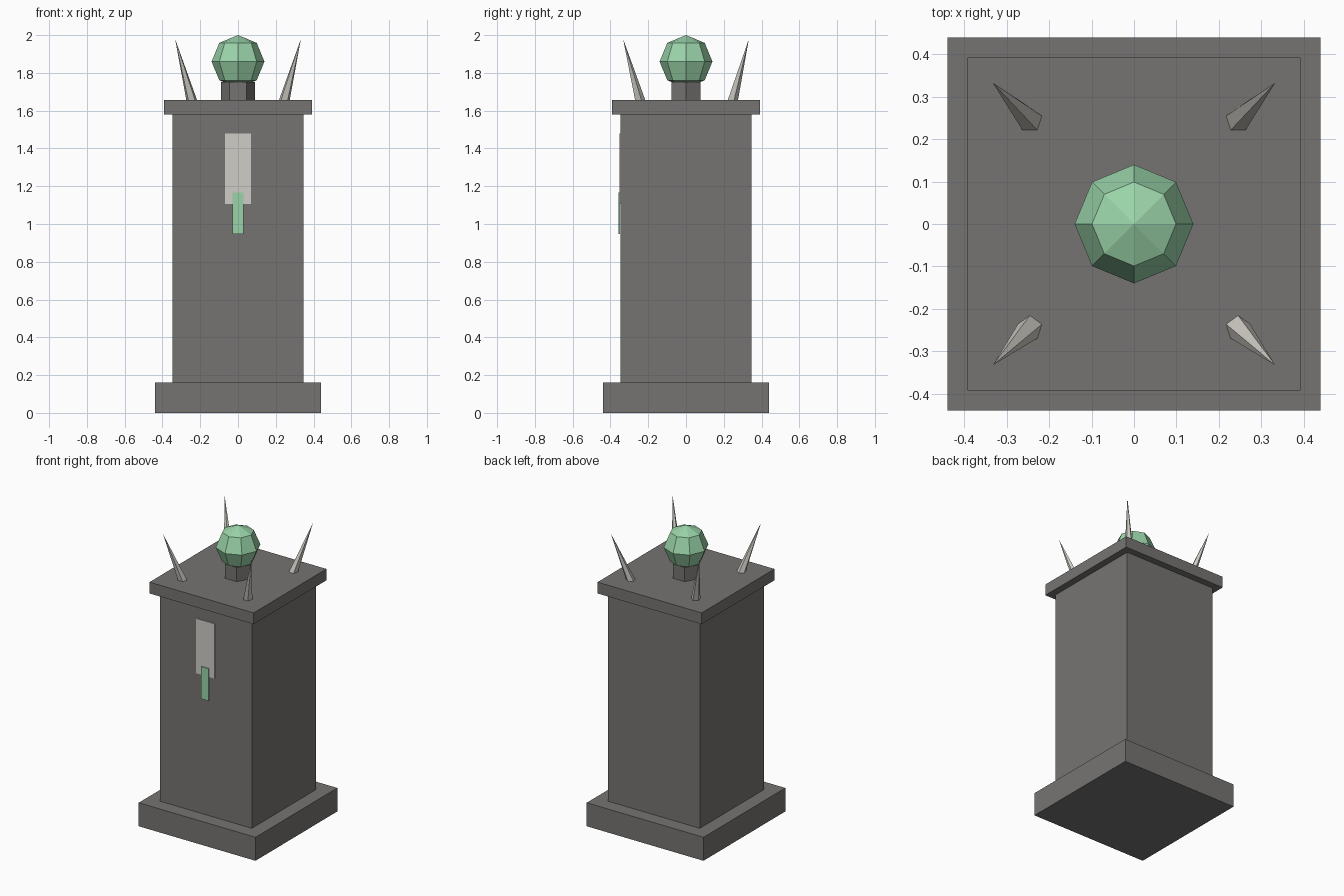
import bpy, bmesh, math

if "Cube" in bpy.data.objects:
    bpy.data.objects.remove(bpy.data.objects["Cube"])


def material(name, rgb):
    """Flat colour given as 0-255 sRGB, stored linear."""
    lin = [((c / 255 + 0.055) / 1.055) ** 2.4 for c in rgb]
    m = bpy.data.materials.new(name)
    m.diffuse_color = (*lin, 1.0)
    m.use_nodes = True
    m.node_tree.nodes["Principled BSDF"].inputs["Base Color"].default_value = m.diffuse_color
    return m


STONE = material("dark stone", (118, 116, 114))
BONE = material("pale bone", (208, 205, 198))
GREEN = material("pale green", (154, 212, 169))


def add_object(name, bm, mat):
    bmesh.ops.recalc_face_normals(bm, faces=bm.faces)
    mesh = bpy.data.meshes.new(name)
    bm.to_mesh(mesh)
    bm.free()
    mesh.materials.append(mat)
    obj = bpy.data.objects.new(name, mesh)
    bpy.context.collection.objects.link(obj)
    return obj


def box(name, x, y, z, mat):
    """Box from (min, max) ranges."""
    bm = bmesh.new()
    bmesh.ops.create_cube(bm, size=1)
    for v in bm.verts:
        v.co = [r[0] if c < 0 else r[1] for c, r in zip(v.co, (x, y, z))]
    return add_object(name, bm, mat)


def block(name, half, z0, z1, mat):
    return box(name, (-half, half), (-half, half), (z0, z1), mat)


def ring(bm, n, r, cx, cy, z, start):
    return [bm.verts.new((cx + r * math.cos(start + math.tau * i / n),
                          cy + r * math.sin(start + math.tau * i / n), z))
            for i in range(n)]


# Pillar
block("base", 0.44, 0.0, 0.16, STONE)
block("shaft", 0.346, 0.16, 1.58, STONE)
block("cap", 0.392, 1.58, 1.657, STONE)

# Hexagonal neck under the orb
bm = bmesh.new()
low = ring(bm, 6, 0.09, 0, 0, 1.657, 0)
high = ring(bm, 6, 0.09, 0, 0, 1.753, 0)
bm.faces.new(low)
bm.faces.new(high)
for i in range(6):
    j = (i + 1) % 6
    bm.faces.new((low[i], low[j], high[j], high[i]))
add_object("neck", bm, STONE)

# Low-poly orb
bm = bmesh.new()
bmesh.ops.create_uvsphere(bm, u_segments=8, v_segments=4, radius=0.14)
bmesh.ops.translate(bm, verts=bm.verts, vec=(0, 0, 1.86))
add_object("orb", bm, GREEN)

# Four five-sided spikes leaning outwards
for sy, row in ((-1, "front"), (1, "back")):
    for sx, side in ((-1, "left"), (1, "right")):
        bm = bmesh.new()
        foot = ring(bm, 5, 0.03, sx * 0.245, sy * 0.245, 1.655, math.pi / 2)
        tip = bm.verts.new((sx * 0.333, sy * 0.333, 1.98))
        bm.faces.new(foot)
        for i in range(5):
            bm.faces.new((foot[i], foot[(i + 1) % 5], tip))
        add_object(f"spike_{row}_{side}", bm, BONE)

# Thin plates on the front of the shaft
box("front_plate", (-0.07, 0.07), (-0.351, -0.345), (1.107, 1.48), BONE)
box("front_drip", (-0.028, 0.028), (-0.358, -0.3495), (0.947, 1.166), GREEN)
